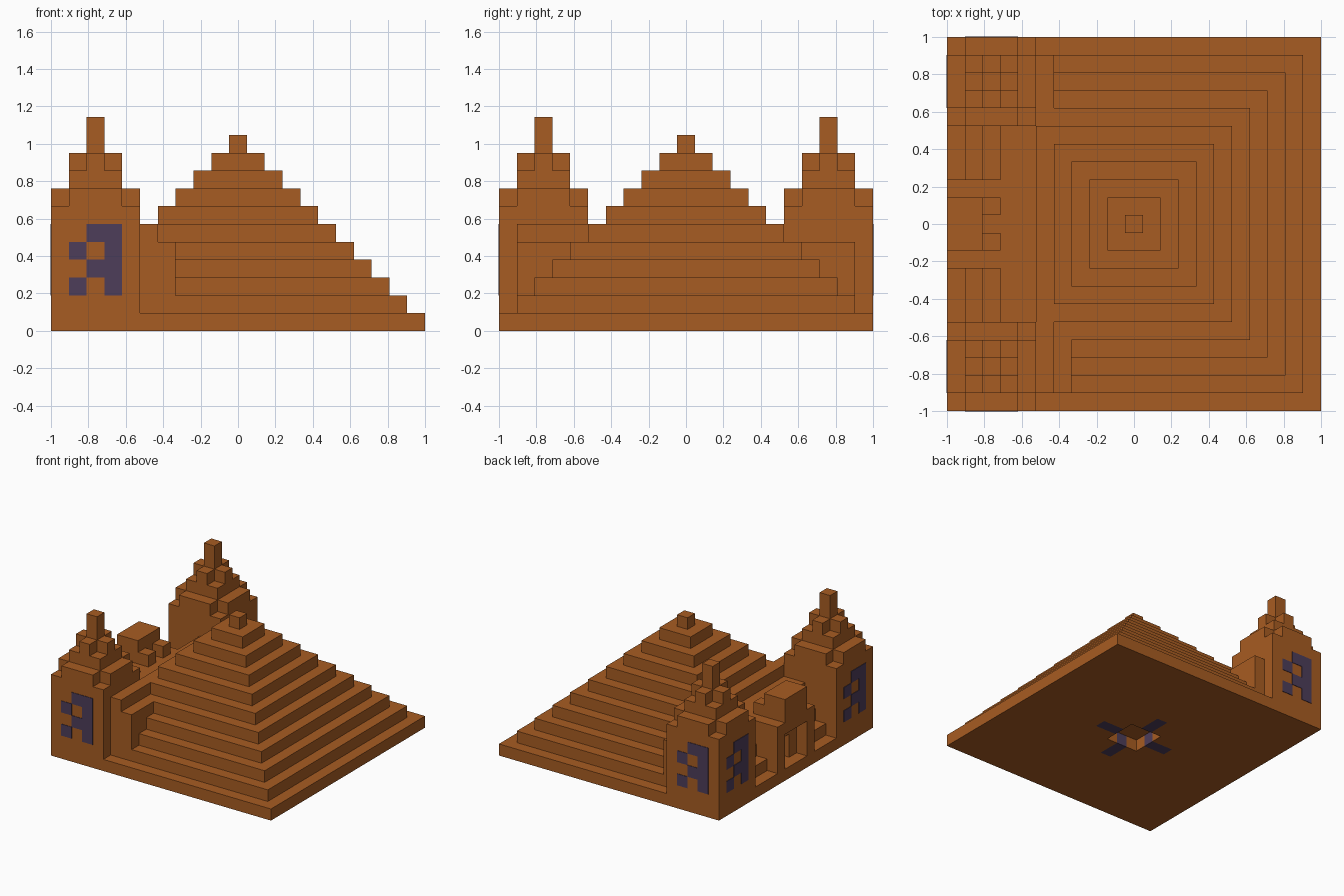
import bpy, bmesh
from mathutils import Matrix, Vector

N = 21              # blocks along one side
U = 2 / N           # size of one block

cube = bpy.data.objects.get("Cube")
if cube:
    bpy.data.objects.remove(cube)


def material(name, rgb):
    m = bpy.data.materials.new(name)
    m.use_nodes = True
    m.diffuse_color = (*rgb, 1)
    m.node_tree.nodes["Principled BSDF"].inputs["Base Color"].default_value = (*rgb, 1)
    return m


SAND = material("orange sandstone", (0.39, 0.107, 0.016))
CLAY = material("purple clay", (0.074, 0.047, 0.102))


def blocks(name, boxes, mat=SAND):
    """One object from boxes given as (low corner, high corner) in block units."""
    bm = bmesh.new()
    for lo, hi in boxes:
        lo, hi = Vector(lo), Vector(hi)
        mid = (lo + hi) / 2 - Vector((N / 2, N / 2, 0))
        bmesh.ops.create_cube(bm, size=1, matrix=Matrix.Translation(mid * U)
                              @ Matrix.Diagonal((*((hi - lo) * U), 1)))
    mesh = bpy.data.meshes.new(name)
    bm.to_mesh(mesh)
    bm.free()
    mesh.materials.append(mat)
    ob = bpy.data.objects.new(name, mesh)
    bpy.context.collection.objects.link(ob)
    return ob


def carve(ob, lo, hi):
    """Cut a box out of an object."""
    cutter = blocks("cutter", [(lo, hi)])
    cutter.hide_render = True
    mod = ob.modifiers.new("carve", 'BOOLEAN')
    mod.operation = 'DIFFERENCE'
    mod.solver = 'EXACT'
    mod.object = cutter
    bpy.context.view_layer.objects.active = ob
    bpy.ops.object.modifier_apply(modifier=mod.name)
    bpy.data.objects.remove(cutter)


# Stepped pyramid, one tier per block of height
tiers = [blocks(f"pyramid_tier_{i}", [((i, i, i), (N - i, N - i, i + 1))])
         for i in range(11)]

# Entrance passage through the lower tiers
for tier in tiers[1:4]:
    carve(tier, (-1, 9, 0.5), (5, 12, 4.5))

# Pit in the floor with a clay cross around it
carve(tiers[0], (9, 9, -1), (12, 12, 2))
carve(tiers[0], (7, 10, -1), (14, 11, 2))
carve(tiers[0], (10, 7, -1), (11, 14, 2))
arms = []
for a in (7, 12):
    arms += [((a, 10, 0), (a + 2, 11, 1)), ((10, a, 0), (11, a + 2, 1))]
blocks("floor_cross", arms, CLAY)

# Corner towers
for side, y in (("front", 0), ("back", 16)):
    blocks(f"{side}_tower", [
        ((0, y, 0), (5, y + 5, 7)),
        ((0, y + 1, 7), (5, y + 4, 8)),
        ((1, y, 7), (4, y + 5, 8)),
        ((1, y + 1, 8), (4, y + 4, 9)),
        ((1, y + 2, 9), (4, y + 3, 10)),
        ((2, y + 1, 9), (3, y + 4, 10)),
        ((2, y + 2, 9), (3, y + 3, 12)),
    ])

# Stair walls beside the towers
blocks("front_stair_wall", [((5, 1, 1), (6, 6, 6)), ((6, 1, 1), (7, 6, 5))])
blocks("back_stair_wall", [((5, 15, 1), (6, 20, 5))])

# Gatehouse between the towers
blocks("gate_halls", [((3, 5, 1), (5, 9, 5)), ((3, 12, 1), (5, 16, 5))])
blocks("gate_pillars", [((0, 8, 1), (3, 9, 5)), ((0, 12, 1), (3, 13, 5))])
blocks("gate_lintel", [((0, 9, 4), (5, 12, 5))])
blocks("gate_crown", [((0, 9, 5), (2, 12, 7))])
blocks("gate_crown_studs", [((2, y, 5), (3, y + 1, 6)) for y in (9, 11)])
blocks("inner_doorway", [((1, 9, 1), (2, 10, 4)), ((1, 11, 1), (2, 12, 4)),
                         ((1, 10, 3), (2, 11, 4))])

# Clay emblems on the outer tower walls, rows from the top down
EMBLEM = (" ##", "# #", " ##", "# #")
T = 0.04            # plate thickness in blocks


def emblem(name, place):
    cells = []
    for r, row in enumerate(EMBLEM):
        for c, mark in enumerate(row):
            if mark == "#":
                cells.append(place(c + 1, 5 - r))
    blocks(name, cells, CLAY)


emblem("front_emblem", lambda c, z: ((c, -T, z), (c + 1, 0, z + 1)))
emblem("back_emblem", lambda c, z: ((4 - c, N, z), (5 - c, N + T, z + 1)))
for side, y in (("front", 0), ("back", 16)):
    emblem(f"{side}_gate_emblem",
           lambda c, z: ((-T, y + 4 - c, z), (0, y + 5 - c, z + 1)))
